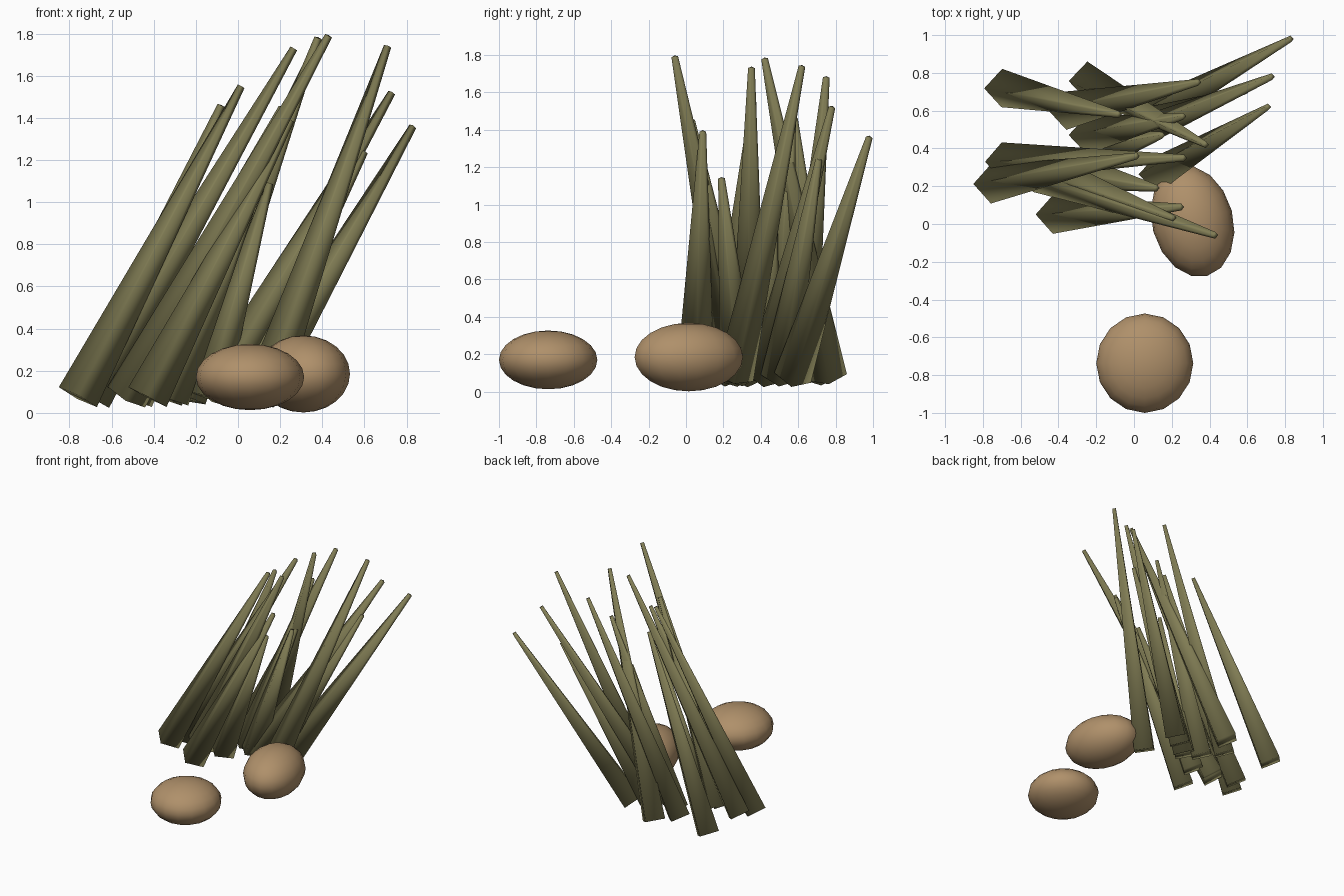
import bpy, bmesh, math
from mathutils import Vector

cube = bpy.data.objects.get("Cube")
if cube:
    bpy.data.objects.remove(cube, do_unlink=True)


def material(name, rgb):
    m = bpy.data.materials.new(name)
    m.use_nodes = True
    m.diffuse_color = (*rgb, 1)
    bsdf = m.node_tree.nodes["Principled BSDF"]
    bsdf.inputs["Base Color"].default_value = (*rgb, 1)
    bsdf.inputs["Roughness"].default_value = 0.9
    return m


green = material("olive green", (0.22, 0.205, 0.09))
brown = material("stone brown", (0.43, 0.28, 0.145))


def finish(bm, name, mat):
    mesh = bpy.data.meshes.new(name)
    for f in bm.faces:
        f.smooth = True
    bm.to_mesh(mesh)
    bm.free()
    mesh.materials.append(mat)
    obj = bpy.data.objects.new(name, mesh)
    bpy.context.scene.collection.objects.link(obj)
    return obj


def reed(name, base, tip):
    """Four-sided tapering blade running from base to tip."""
    a, b = Vector((*base, 0.075)), Vector(tip)
    axis = b - a
    bm = bmesh.new()
    bmesh.ops.create_cone(bm, cap_ends=True, segments=4, radius1=0.102,
                          radius2=0.018, depth=axis.length)
    obj = finish(bm, name, green)
    obj.location = (a + b) / 2
    obj.rotation_mode = "QUATERNION"
    obj.rotation_quaternion = Vector((0, 0, 1)).rotation_difference(axis)


def stone(name, centre, radii, turn):
    bm = bmesh.new()
    bmesh.ops.create_uvsphere(bm, u_segments=16, v_segments=12, radius=1)
    bmesh.ops.scale(bm, vec=radii, verts=bm.verts)
    obj = finish(bm, name, brown)
    obj.location = centre
    obj.rotation_euler.z = math.radians(turn)


# Leaning clump of reeds: base (x, y) and tip (x, y, z)
reeds = [
    ((-0.53, 0.27), (0.43, -0.06, 1.79)),
    ((-0.25, 0.76), (0.38, 0.42, 1.78)),
    ((-0.70, 0.33), (0.265, 0.35, 1.73)),
    ((0.12, 0.26), (0.71, 0.62, 1.74)),
    ((-0.12, 0.42), (0.73, 0.78, 1.52)),
    ((0.08, 0.57), (0.83, 0.98, 1.36)),
    ((-0.36, 0.60), (0.34, 0.75, 1.68)),
    ((-0.76, 0.21), (0.015, 0.36, 1.55)),
    ((-0.70, 0.72), (-0.08, 0.58, 1.46)),
    ((-0.25, 0.47), (0.26, 0.57, 1.49)),
    ((-0.02, 0.50), (0.60, 0.71, 1.24)),
    ((-0.43, 0.05), (0.25, 0.09, 1.39)),
    ((-0.33, 0.28), (0.12, 0.19, 1.14)),
    ((-0.50, 0.30), (0.21, 0.03, 1.45)),
    ((-0.15, 0.40), (0.15, 0.47, 1.09)),
]
for i, (base, tip) in enumerate(reeds):
    reed(f"reed_{i + 1}", base, tip)

# Two flattened stones beside the clump
stone("front_stone", (0.057, -0.737, 0.17), (0.257, 0.263, 0.157), 0)
stone("side_stone", (0.31, 0.015, 0.185), (0.215, 0.3, 0.183), 15)
